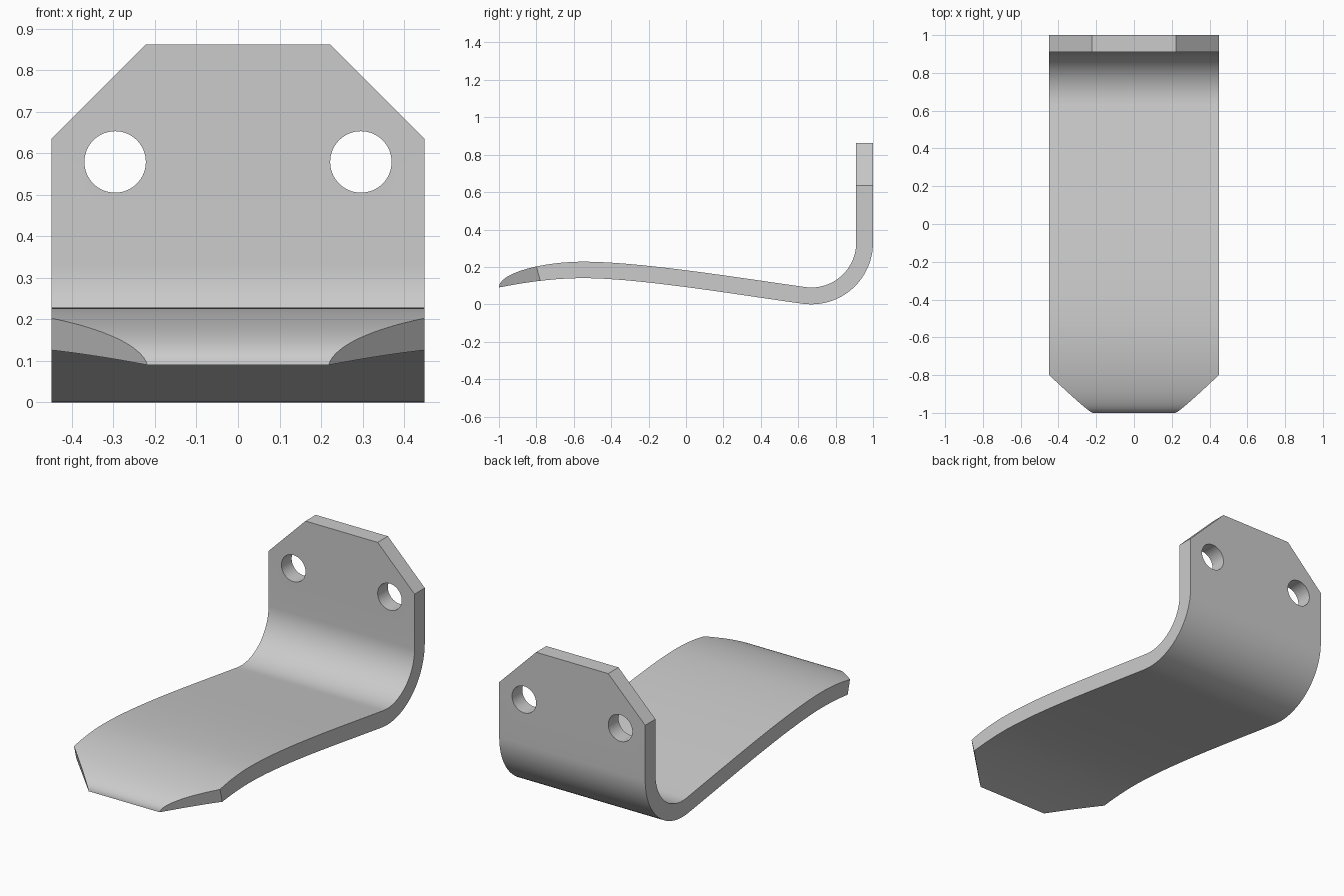
import bpy, bmesh, math
from mathutils import Vector
from mathutils.geometry import interpolate_bezier

old = bpy.data.objects.get("Cube")
if old:
    bpy.data.objects.remove(old)

HALF_W, TOP = 0.449, 0.862

steel = bpy.data.materials.new("grey_steel")
steel.use_nodes = True
GREY = (0.6, 0.6, 0.6, 1)
steel.diffuse_color = GREY
steel.node_tree.nodes["Principled BSDF"].inputs["Base Color"].default_value = GREY


def curve(a, ha, hb, b, n):
    pts = interpolate_bezier(*(Vector((*p, 0)) for p in (a, ha, hb, b)), n)
    return [(p.x, p.y) for p in pts]


def bend(radius, n=24):
    """Quarter bend from the sloping arm to the upright plate."""
    start = math.radians(-98)
    angles = [start * (1 - i / n) for i in range(n + 1)]
    return [(0.67 + radius * math.cos(a), 0.33 + radius * math.sin(a)) for a in angles]


# Side profile: underside, bend and back, then front face and top surface
outer, inner = bend(0.33), bend(0.24)
tip = (-1, 0.09)
under = curve(tip, (-0.85, 0.12), (-0.7, 0.14), (-0.55, 0.14), 14)
under += curve((-0.55, 0.14), (-0.25, 0.14), (0.25, 0.055), outer[0], 28)[1:]
upper = curve(tip, (-1, 0.17), (-0.76, 0.228), (-0.55, 0.228), 28)
upper += curve((-0.55, 0.228), (-0.25, 0.228), (0.25, 0.147), inner[0], 28)[1:]
profile = under + outer[1:] + [(1, TOP), (0.91, TOP)]
profile += inner[:0:-1] + upper[:0:-1]

# Extrude the profile across the width
bm = bmesh.new()
side = bm.faces.new([bm.verts.new((-HALF_W, y, z)) for y, z in profile])
ext = bmesh.ops.extrude_face_region(bm, geom=[side])
moved = [v for v in ext["geom"] if isinstance(v, bmesh.types.BMVert)]
bmesh.ops.translate(bm, verts=moved, vec=(2 * HALF_W, 0, 0))

# Chamfer the two upper corners and the two tip corners
for s in (-1, 1):
    for point, normal in (((s * HALF_W, 0, 0.635), (s, 0, 1)),
                          ((s * HALF_W, -0.8, 0.203), (s, -1, -0.27))):
        cut = bmesh.ops.bisect_plane(
            bm, geom=bm.verts[:] + bm.edges[:] + bm.faces[:], dist=1e-5,
            plane_co=point, plane_no=normal, clear_outer=True)
        rim = [e for e in bm.edges if e.is_boundary]
        bmesh.ops.holes_fill(bm, edges=rim, sides=0)
bmesh.ops.recalc_face_normals(bm, faces=bm.faces[:])

mesh = bpy.data.meshes.new("bent_bracket")
bm.to_mesh(mesh)
bm.free()
mesh.materials.append(steel)
bracket = bpy.data.objects.new("bent_bracket", mesh)
bpy.context.collection.objects.link(bracket)

# Bolt holes through the upright plate
for s in (-1, 1):
    bpy.ops.mesh.primitive_cylinder_add(
        vertices=64, radius=0.074, depth=0.4,
        location=(s * 0.296, 0.955, 0.579), rotation=(math.pi / 2, 0, 0))
    cutter = bpy.context.object
    cutter.name = "hole_cutter"
    cutter.hide_render = True
    cutter.data.materials.append(steel)
    mod = bracket.modifiers.new("bolt_hole", "BOOLEAN")
    mod.operation, mod.solver, mod.object = "DIFFERENCE", "EXACT", cutter
    bpy.context.view_layer.objects.active = bracket
    bpy.ops.object.modifier_apply(modifier=mod.name)
    bpy.data.objects.remove(cutter)

bpy.ops.object.select_all(action="DESELECT")
bracket.select_set(True)
bpy.context.view_layer.objects.active = bracket
bpy.ops.object.shade_smooth_by_angle(angle=math.radians(30))
